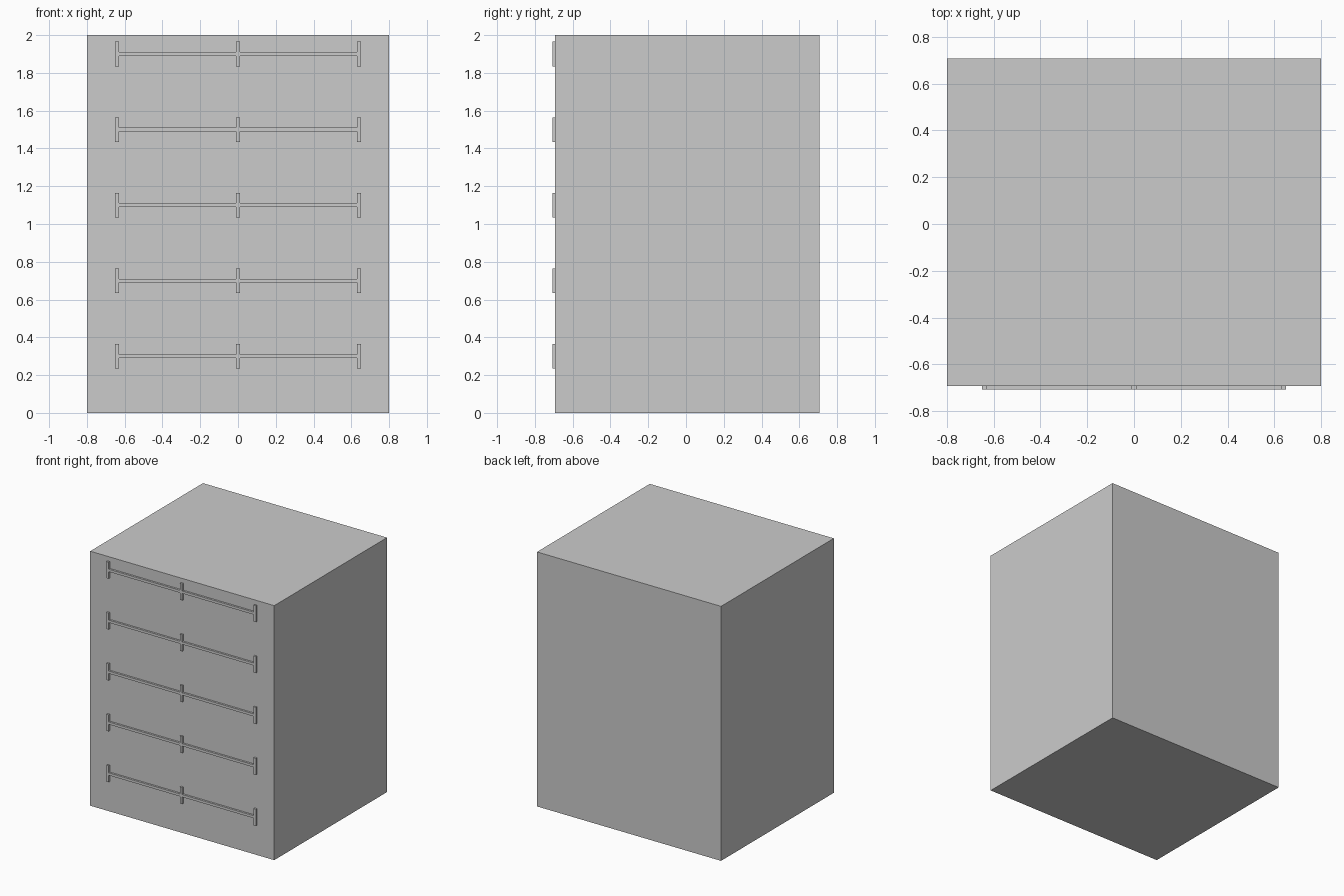
import bpy, bmesh

if "Cube" in bpy.data.objects:
    bpy.data.objects.remove(bpy.data.objects["Cube"])

FRONT, BACK = -0.6925, 0.7075   # cabinet front and back planes
PROUD = 0.015                   # how far the trim stands out
T = 0.01                        # half thickness of trim bars
H = 0.065                       # half height of upright bars
X = 0.64                        # centre of the outer uprights


def new_object(name, bm):
    bmesh.ops.recalc_face_normals(bm, faces=bm.faces)
    mesh = bpy.data.meshes.new(name)
    bm.to_mesh(mesh)
    bm.free()
    obj = bpy.data.objects.new(name, mesh)
    bpy.context.collection.objects.link(obj)
    return obj


# Cabinet body
bm = bmesh.new()
bmesh.ops.create_cube(bm, size=1)
bmesh.ops.scale(bm, vec=(1.6, BACK - FRONT, 2), verts=bm.verts)
bmesh.ops.translate(bm, vec=(0, (FRONT + BACK) / 2, 1), verts=bm.verts)
new_object("cabinet_body", bm)

# Drawer trim: one flat outline, a long bar crossed by three uprights
upper = [(-X - T, H), (-X + T, H), (-X + T, T), (-T, T), (-T, H),
         (T, H), (T, T), (X - T, T), (X - T, H), (X + T, H)]
outline = upper + [(x, -z) for x, z in reversed(upper)]

for i in range(5):
    bm = bmesh.new()
    face = bm.faces.new([bm.verts.new((x, FRONT, 0.3 + 0.4 * i + z)) for x, z in outline])
    ext = bmesh.ops.extrude_face_region(bm, geom=[face], use_keep_orig=True)
    moved = [v for v in ext["geom"] if isinstance(v, bmesh.types.BMVert)]
    bmesh.ops.translate(bm, vec=(0, -PROUD, 0), verts=moved)
    new_object(f"drawer_trim_{i + 1}", bm)
